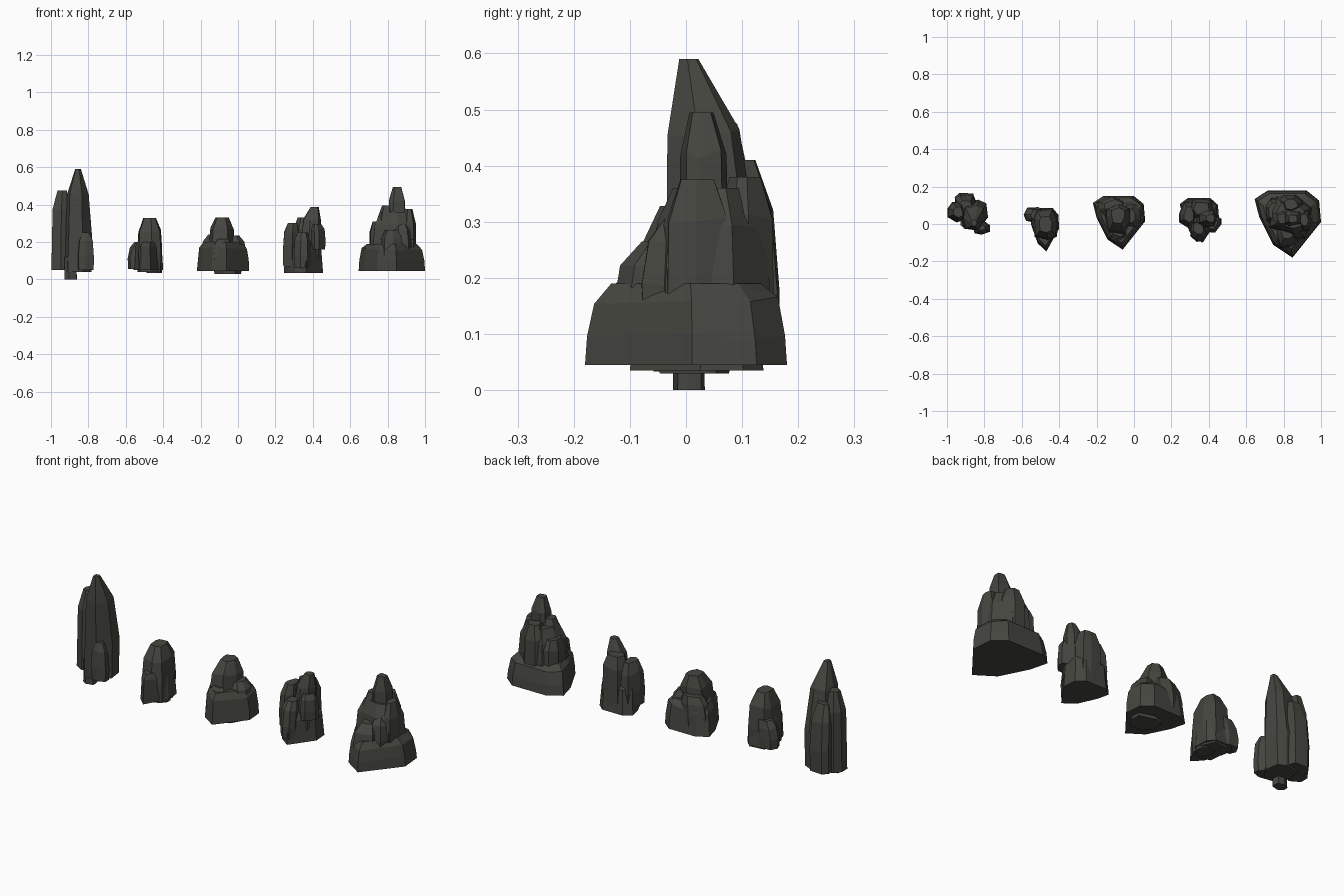
import bpy, bmesh, random
from math import cos, sin, tau

if "Cube" in bpy.data.objects:
    bpy.data.objects.remove(bpy.data.objects["Cube"])

random.seed(4)
stone = bpy.data.materials.new("dark basalt")
stone.diffuse_color = (0.060, 0.060, 0.051, 1)
stone.use_nodes = True
stone.node_tree.nodes["Principled BSDF"].inputs["Base Color"].default_value = stone.diffuse_color

# shared footprint of the ledges: broad at the back, pointed at the front
WEDGE = [(0, .87), (.2, 1), (.78, 1), (.97, .85), (1, .53), (.73, .28), (.57, 0), (.28, .19), (.07, .6)]


def irregular_ring(n=7):
    a0 = random.uniform(0, tau)
    angles = [a0 + (i + random.uniform(-.25, .25)) * tau / n for i in range(n)]
    clip = lambda v: max(0, min(1, .5 + .58 * v))
    return [(clip(cos(a)), clip(sin(a))) for a in angles]


def hull_object(points):
    bm = bmesh.new()
    for p in points:
        bm.verts.new(p)
    bmesh.ops.convex_hull(bm, input=bm.verts)
    bmesh.ops.delete(bm, geom=[v for v in bm.verts if not v.link_faces], context='VERTS')
    bmesh.ops.dissolve_limit(bm, angle_limit=.09, verts=bm.verts, edges=bm.edges)
    bmesh.ops.recalc_face_normals(bm, faces=bm.faces)
    me = bpy.data.meshes.new("stone_chunk")
    bm.to_mesh(me)
    bm.free()
    ob = bpy.data.objects.new("stone_chunk", me)
    bpy.context.collection.objects.link(ob)
    return ob


def loft(x0, x1, y0, y1, z0, z1, ring, steps, dx=0, dy=0):
    """Convex stone: ring scaled at each (height fraction, scale, lean) step."""
    pts = []
    for f, s, lean in steps:
        cx, cy = (x0 + x1) / 2 + dx * lean, (y0 + y1) / 2 + dy * lean
        for u, v in ring:
            j = random.uniform(-.008, .008) if .2 < f < 1 else 0
            pts.append((cx + (u - .5) * s * (x1 - x0), cy + (v - .5) * s * (y1 - y0),
                        z0 + f * (z1 - z0) + j))
    return hull_object(pts)


def column(x0, x1, y0, y1, z0, z1, top=.5, dx=0, dy=0):
    steps = [(0, .95, 0), (.35, 1, 0), (.76, .45 + .47 * min(1, top + .45), .35), (1, top, 1)]
    return loft(x0, x1, y0, y1, z0, z1, irregular_ring(), steps, dx, dy)


def ledge(x0, x1, y0, y1, z0, z1):
    steps = [(0, 1, 0), (.35, .98, 0), (.8, .91, 0), (1, .74, 0)]
    return loft(x0, x1, y0, y1, z0, z1, WEDGE, steps, 0, .02)


def rock(name, *chunks):
    """Fuse the chunks into one faceted rock."""
    for c in chunks[1:]:
        m = chunks[0].modifiers.new("fuse", 'BOOLEAN')
        m.operation, m.solver, m.object = 'UNION', 'EXACT', c
    bpy.context.view_layer.update()
    dg = bpy.context.evaluated_depsgraph_get()
    me = bpy.data.meshes.new_from_object(chunks[0].evaluated_get(dg))
    for c in chunks:
        bpy.data.objects.remove(c)
    me.materials.clear()
    me.materials.append(stone)
    for p in me.polygons:
        p.use_smooth = False
        p.material_index = 0
    bpy.context.collection.objects.link(bpy.data.objects.new(name, me))


# tall twin spire: spire, side column, back column, low shard, root
rock("tall_spire_rock",
     column(-.93, -.78, -.04, .13, .04, .59, .2, 0, -.04),
     column(-1, -.9, .005, .12, .05, .475, .5, .01),
     column(-.96, -.84, .05, .167, .05, .41, .6, 0, -.02),
     column(-.86, -.77, -.057, .02, .05, .25, .4),
     column(-.93, -.86, -.025, .035, 0, .12, .9))

# small peak: peak, front ledge, side block, root
rock("small_peak_rock",
     column(-.54, -.405, -.09, .085, .04, .328, .5),
     ledge(-.56, -.4, -.147, .085, .05, .2),
     column(-.59, -.47, .01, .09, .055, .2, .7, .02),
     column(-.49, -.405, -.06, .03, .033, .1, .9))

# squat rock: ledge, peak, shoulders, root
rock("squat_rock",
     ledge(-.22, .06, -.137, .15, .045, .2),
     column(-.155, -.015, -.06, .11, .08, .332, .5, 0, .02),
     column(-.05, .045, -.02, .11, .08, .235, .6, -.02),
     column(-.13, -.03, -.115, .02, .08, .215, .6, 0, .02),
     column(-.2, -.06, .03, .15, .08, .24, .7, .02),
     column(-.13, .02, -.05, .08, .03, .1, .95))

# cluster of short columns: ledge, side, peak, bulge, front, back
rock("column_cluster_rock",
     ledge(.245, .455, -.1, .138, .035, .19),
     column(.24, .325, -.02, .12, .07, .302, .6, .01),
     column(.335, .445, -.02, .08, .1, .387, .4, .02),
     column(.38, .468, -.045, .05, .16, .295, .6, -.005),
     column(.3, .39, -.095, .01, .06, .25, .6, 0, .02),
     column(.29, .43, .03, .138, .06, .33, .6))

# stepped pinnacle: ledge, core, pinnacle, then the surrounding shards
rock("stepped_pinnacle_rock",
     ledge(.645, 1, -.18, .18, .045, .19),
     column(.72, .95, -.06, .15, .08, .36, .65),
     column(.8, .9, -.015, .08, .18, .495, .45, 0, -.005),
     column(.7, .8, 0, .14, .08, .31, .6),
     column(.74, .83, -.02, .08, .15, .395, .55, .01),
     column(.865, .955, -.04, .08, .08, .375, .5),
     column(.76, .88, -.13, .01, .08, .265, .55, 0, .02),
     column(.83, .93, -.08, .02, .12, .31, .5, -.01, .02),
     column(.77, .91, .05, .16, .08, .38, .5))
